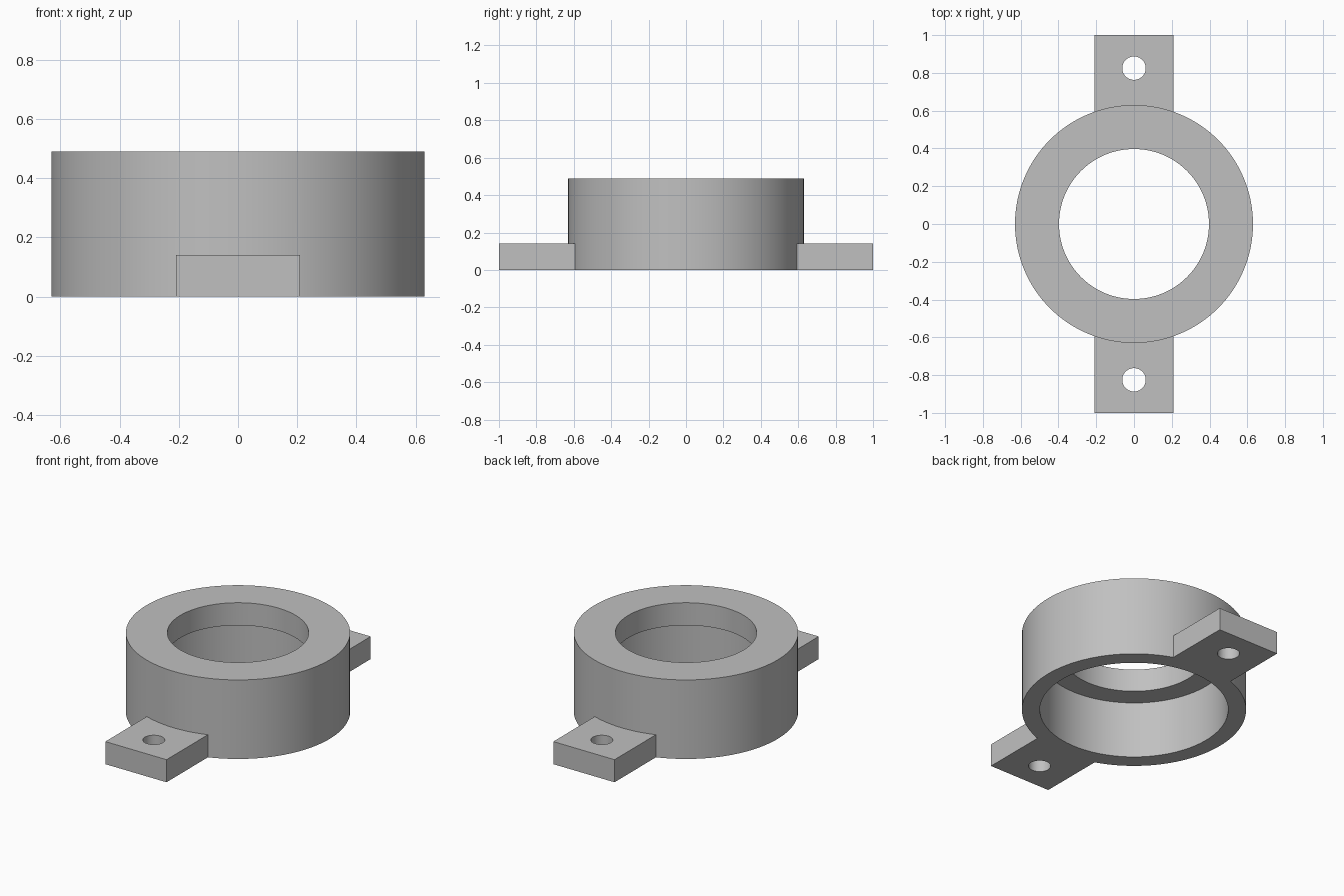
import bpy
import math

if "Cube" in bpy.data.objects:
    bpy.data.objects.remove(bpy.data.objects["Cube"], do_unlink=True)

# Main sizes
RING_R, BORE_R, RECESS_R = 0.63, 0.397, 0.529
RING_H, LEDGE_Z, LUG_H = 0.49, 0.35, 0.14
LUG_HALF_W, LUG_IN, LUG_OUT = 0.21, 0.56, 1.0
BOLT_Y, BOLT_R = 0.825, 0.062

grey = bpy.data.materials.new("grey metal")
grey.use_nodes = True
colour = (0.53, 0.53, 0.53, 1)
grey.diffuse_color = colour
grey.node_tree.nodes["Principled BSDF"].inputs["Base Color"].default_value = colour


def cylinder(name, radius, z0, z1, y=0, sides=128):
    bpy.ops.mesh.primitive_cylinder_add(vertices=sides, radius=radius, depth=z1 - z0,
                                        location=(0, y, (z0 + z1) / 2))
    obj = bpy.context.object
    obj.name = name
    obj.data.materials.append(grey)
    return obj


def box(name, half_w, y0, y1, height):
    bpy.ops.mesh.primitive_cube_add(size=1, location=(0, (y0 + y1) / 2, height / 2))
    obj = bpy.context.object
    obj.name = name
    obj.scale = (2 * half_w, abs(y1 - y0), height)
    bpy.ops.object.transform_apply(location=False, rotation=False, scale=True)
    obj.data.materials.append(grey)
    return obj


def combine(target, tool, operation):
    """Apply a boolean to the target and remove the tool."""
    mod = target.modifiers.new(operation.title(), "BOOLEAN")
    mod.operation = operation
    mod.solver = "EXACT"
    mod.object = tool
    bpy.ops.object.select_all(action="DESELECT")
    bpy.context.view_layer.objects.active = target
    target.select_set(True)
    bpy.ops.object.modifier_apply(modifier=mod.name)
    bpy.data.objects.remove(tool, do_unlink=True)


# Ring body with a mounting lug at front and back
body = cylinder("ring_with_lugs", RING_R, 0, RING_H)
for side in (-1, 1):
    lug = box("lug", LUG_HALF_W, side * LUG_IN, side * LUG_OUT, LUG_H)
    combine(body, lug, "UNION")

# Bolt holes
for side in (-1, 1):
    combine(body, cylinder("bolt_hole", BOLT_R, -0.1, 0.3, side * BOLT_Y, 48), "DIFFERENCE")

# Wide recess from below, narrower bore through the top
combine(body, cylinder("recess", RECESS_R, -0.1, LEDGE_Z), "DIFFERENCE")
combine(body, cylinder("bore", BORE_R, -0.2, 0.7), "DIFFERENCE")

bpy.ops.object.shade_smooth_by_angle(angle=math.radians(30))
